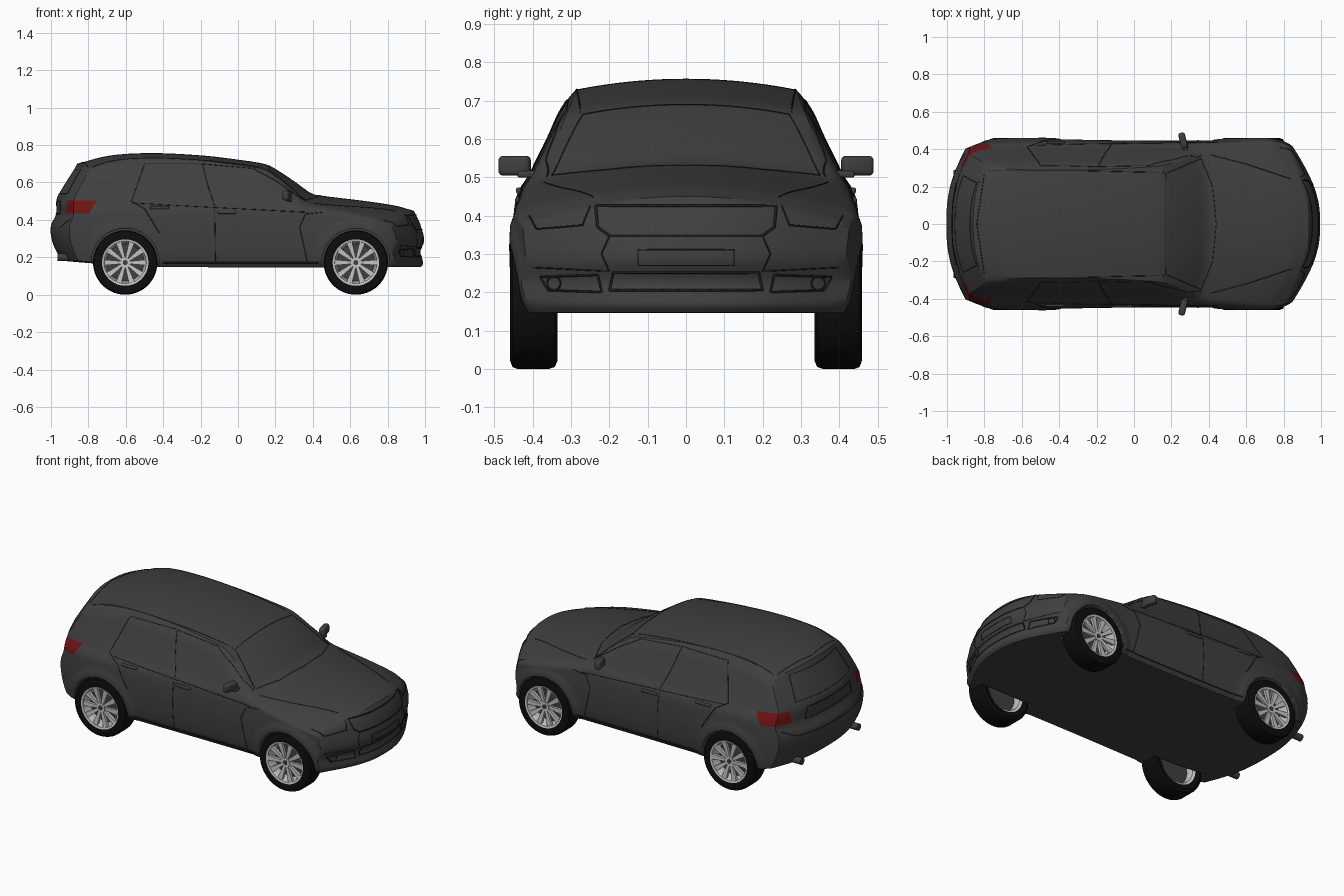
import bpy, bmesh, math
from mathutils import Vector, Matrix
from mathutils.bvhtree import BVHTree

if "Cube" in bpy.data.objects:
    bpy.data.objects.remove(bpy.data.objects["Cube"])


def material(name, r, g, b):
    m = bpy.data.materials.new(name)
    m.use_nodes = True
    m.diffuse_color = (r, g, b, 1)
    m.node_tree.nodes["Principled BSDF"].inputs["Base Color"].default_value = (r, g, b, 1)
    return m


PAINT = material("dark_grey_paint", .05, .05, .05)
RED = material("tail_lamp_red", .16, .006, .006)
RUBBER = material("tyre_black", .004, .004, .004)
SILVER = material("wheel_silver", .55, .55, .55)
SEAM = material("seam_black", .014, .014, .014)


def make(name, bm, *mats, angle=35):
    bmesh.ops.recalc_face_normals(bm, faces=bm.faces)
    mesh = bpy.data.meshes.new(name)
    bm.to_mesh(mesh)
    bm.free()
    ob = bpy.data.objects.new(name, mesh)
    bpy.context.collection.objects.link(ob)
    for m in mats:
        mesh.materials.append(m)
    bpy.ops.object.select_all(action='DESELECT')
    ob.select_set(True)
    bpy.context.view_layer.objects.active = ob
    bpy.ops.object.shade_smooth_by_angle(angle=math.radians(angle))
    return ob


def clamp(t):
    return max(0.0, min(1.0, t))


def curve(table, t):
    """Smooth cubic through the (position, value) pairs."""
    n = len(table)
    if t <= table[0][0]:
        return table[0][1]
    if t >= table[-1][0]:
        return table[-1][1]
    i = next(k for k in range(n - 1) if t <= table[k + 1][0])

    def slope(k):
        a, b = table[max(k - 1, 0)], table[min(k + 1, n - 1)]
        return (b[1] - a[1]) / (b[0] - a[0])
    (x0, y0), (x1, y1) = table[i], table[i + 1]
    h = x1 - x0
    s = (t - x0) / h
    return (y0 * (1 + 2 * s) * (1 - s) ** 2 + slope(i) * h * s * (1 - s) ** 2
            + y1 * s * s * (3 - 2 * s) + slope(i + 1) * h * s * s * (s - 1))


# Body shape curves
TOP = [(-.86, .70), (-.69, .743), (-.47, .757), (-.2, .745), (0, .722), (.15, .697),
       (.22, .665), (.33, .6), (.42, .542), (.47, .53), (.7, .5), (.86, .473), (.93, .45)]
NOSE = [(.14, .97), (.165, .99), (.19, .985), (.23, .975), (.29, .995), (.375, .975), (.43, .95), (.46, .93)]
TAIL = [(.17, -.93), (.23, -.97), (.3, -.997), (.37, -1), (.43, -.973), (.51, -.97), (.56, -.945), (.68, -.87), (.7, -.86)]
BOTTOM = [(-1, .2), (-.8, .175), (-.45, .15), (1, .147)]
HALF = [(.14, .42), (.18, .443), (.3, .453), (.4, .448), (.46, .437), (.5, .412),
        (.55, .387), (.6, .362), (.7, .318), (.76, .285)]
PLAN = [(-1, .8), (-.9, .89), (-.8, .97), (-.6, 1), (0, .985), (.4, .985), (.7, 1), (.78, .97), (.86, .91), (1, .75)]
CROWN = [(-.9, .03), (.2, .03), (.45, .05), (.7, .06), (1, .05)]
AXLES = (-.603, .63)
HUB_Z = .172


def half_width(x, z):
    flare = max(clamp((.235 - math.hypot(x - a, z - HUB_Z)) / .03) for a in AXLES)
    return curve(HALF, z) * curve(PLAN, x) + .008 * flare


def body_point(u, v, w):
    """Maps the unit box onto the car shell."""
    x_top = -.86 + 1.79 * u
    low = curve(BOTTOM, x_top)
    z = low + w * (curve(TOP, x_top) - low)
    tail, nose = curve(TAIL, z), curve(NOSE, z)
    x = tail + u * (nose - tail)
    v = 2 * v - 1
    x += abs(v) ** 2.6 * (.1 * clamp((-x - .6) / .4) - .15 * clamp((x - .1) / .9))
    drop = curve(CROWN, x) * w ** 3
    y = v * half_width(x, z - drop) * (1 - .05 * clamp((w - .85) / .15) ** 2)
    return x, y, z - drop * v * v


# Body shell
bm = bmesh.new()
n = (140, 36, 40)
cache = {}


def shell_vert(key):
    if key not in cache:
        cache[key] = bm.verts.new(body_point(*(k / m for k, m in zip(key, n))))
    return cache[key]


for axis in range(3):
    a, b = (axis + 1) % 3, (axis + 2) % 3
    for side in (0, n[axis]):
        for i in range(n[a]):
            for j in range(n[b]):
                corners = []
                for di, dj in ((0, 0), (1, 0), (1, 1), (0, 1)):
                    key = [side] * 3
                    key[a], key[b] = i + di, j + dj
                    corners.append(shell_vert(tuple(key)))
                bm.faces.new(corners)
bmesh.ops.recalc_face_normals(bm, faces=bm.faces)
shell = BVHTree.FromBMesh(bm)

# Tail lamps cut into the rear corners
cuts = [((0, 0, .435), (0, 0, 1)), ((0, 0, .503), (0, 0, -1)), ((-.775, 0, .47), (-1, 0, .6)),
        ((0, .31, 0), (0, 1, 0)), ((0, -.31, 0), (0, 1, 0))]
for co, no in cuts:
    faces = [f for f in bm.faces if f.calc_center_median().x < -.65]
    geom = faces + list({e for f in faces for e in f.edges}) + list({q for f in faces for q in f.verts})
    bmesh.ops.bisect_plane(bm, geom=geom, plane_co=co, plane_no=no, dist=.0001)
for f in bm.faces:
    c = f.calc_center_median()
    inside = all((c - Vector(co)).dot(Vector(no)) > 0 for co, no in cuts[:3])
    if inside and abs(c.y) > .31:
        f.material_index = 1
body = make("body", bm, PAINT, RED)


def cylinder(name, r, x, y, z, depth, mat, axis='X', segs=32):
    bm = bmesh.new()
    rot = Matrix.Rotation(math.pi / 2, 4, axis)
    bmesh.ops.create_cone(bm, cap_ends=True, segments=segs, radius1=r, radius2=r, depth=depth,
                          matrix=Matrix.Translation((x, y, z)) @ rot)
    return make(name, bm, mat)


# Wheel arches
for x in AXLES:
    for s in (-1, 1):
        cutter = cylinder("arch_cutter", .181, x, s * .48, HUB_Z, .3, PAINT, segs=64)
        mod = body.modifiers.new("arch", 'BOOLEAN')
        mod.operation, mod.object, mod.solver = 'DIFFERENCE', cutter, 'EXACT'
        bpy.context.view_layer.objects.active = body
        bpy.ops.object.modifier_apply(modifier=mod.name)
        bpy.data.objects.remove(cutter)


def lathe(name, profile, x, s, mat, closed):
    bm = bmesh.new()
    vs = [bm.verts.new((r, s * y, 0)) for r, y in profile]
    for p, q in zip(vs, vs[1:] + vs[:1] if closed else vs[1:]):
        bm.edges.new((p, q))
    bmesh.ops.spin(bm, geom=bm.verts[:] + bm.edges[:], cent=(0, 0, 0), axis=(0, 1, 0),
                   angle=math.tau, steps=56)
    bmesh.ops.remove_doubles(bm, verts=bm.verts, dist=.0001)
    bmesh.ops.translate(bm, verts=bm.verts, vec=(x, 0, HUB_Z))
    return make(name, bm, mat)


# Wheels
TYRE = [(.12, .345), (.15, .335), (.167, .342), (.172, .357), (.172, .44), (.167, .453), (.15, .459), (.124, .456), (.12, .44)]
RIM = [(.124, .457), (.113, .454), (.108, .435), (.1, .4), (.108, .35), (.122, .342)]
for x in AXLES:
    for s in (-1, 1):
        end = "front" if x > 0 else "rear"
        lathe(end + "_tyre", TYRE, x, s, RUBBER, True)
        lathe(end + "_rim", RIM, x, s, SILVER, False)
        cylinder(end + "_brake_disc", .1, x, s * .395, HUB_Z, .014, PAINT)
        cylinder(end + "_hub", .028, x, s * .438, HUB_Z, .024, SILVER)
        cylinder(end + "_hub_cap", .013, x, s * .451, HUB_Z, .004, PAINT)
        bm = bmesh.new()
        for k in range(10):
            made = bmesh.ops.create_cube(bm, size=1)["verts"]
            for q in made:
                outer = q.co.x > 0
                q.co = Vector((.112 if outer else .018, s * (.438 + q.co.y * .016 + (.006 if outer else 0)),
                               q.co.z * (.03 if outer else .014)))
            turn = Matrix.Rotation(math.tau * k / 10, 4, 'Y')
            bmesh.ops.transform(bm, verts=made, matrix=Matrix.Translation((x, 0, HUB_Z)) @ turn)
        make(end + "_spokes", bm, SILVER)


def seam(name, points, view, mirror=True, closed=False, radius=.0022):
    """Thin line laid on the shell; points are as seen from the given side."""
    pts = points + points[:1] if closed else points
    for s in (1, -1) if mirror else (1,):
        path = []
        for (a0, b0), (a1, b1) in zip(pts, pts[1:]):
            for k in range(11):
                a, b = a0 + (a1 - a0) * k / 10, b0 + (b1 - b0) * k / 10
                start, ray = {"side": ((a, 2 * s, b), (0, -s, 0)), "top": ((a, s * b, 2), (0, 0, -1)),
                              "nose": ((2, s * a, b), (-1, 0, 0)), "tail": ((-2, s * a, b), (1, 0, 0))}[view]
                hit = shell.ray_cast(Vector(start), Vector(ray))[0]
                if hit:
                    path.append(hit)
        data = bpy.data.curves.new(name, 'CURVE')
        data.dimensions, data.bevel_depth, data.bevel_resolution = '3D', radius, 0
        line = data.splines.new('POLY')
        line.points.add(len(path) - 1)
        for p, co in zip(line.points, path):
            p.co = (*co, 1)
        data.materials.append(SEAM)
        bpy.context.collection.objects.link(bpy.data.objects.new(name, data))


def ring(cx, cy, r):
    return [(cx + r * math.cos(k * math.tau / 12), cy + r * math.sin(k * math.tau / 12)) for k in range(12)]


# Door, window and panel lines
seam("belt_line", [(-.56, .49), (-.3, .475), (.38, .44)], "side")
seam("rear_window_edge", [(-.5, .7), (-.57, .5), (-.5, .46), (-.42, .33)], "side")
seam("door_gap", [(-.19, .7), (-.16, .58), (-.125, .48), (-.12, .18)], "side")
seam("front_door_gap", [(.45, .44), (.36, .43), (.33, .36), (.37, .18)], "side")
seam("window_top", [(-.5, .7), (-.2, .7), (.08, .675), (.2, .61), (.36, .5)], "side")
seam("sill_line", [(-.4, .172), (.43, .172)], "side", radius=.004)
seam("roof_line", [(-.78, .285), (-.3, .285), (.16, .275)], "top")
seam("windscreen_edge", [(.17, 0), (.17, .27), (.36, .35), (.42, .2), (.44, 0)], "top")
seam("tailgate_top", [(-.84, 0), (-.8, .27)], "top")
seam("bonnet_edge", [(.41, .37), (.6, .32), (.84, .24)], "top")
seam("grille_frame", [(-.235, .425), (-.23, .37), (-.2, .348), (.2, .348), (.23, .37), (.235, .425)],
     "nose", False, True, .004)
seam("front_plate", [(-.125, .27), (.125, .27), (.125, .31), (-.125, .31)], "nose", False, True)
seam("lower_intake", [(-.2, .205), (.2, .205), (.19, .252), (-.19, .252)], "nose", False, True, .004)
seam("bumper_crease", [(.2, .345), (.22, .3), (.2, .255), (.4, .265)], "nose")
seam("fog_lamp_frame", [(.22, .2), (.36, .205), (.38, .24), (.23, .245)], "nose", True, True, .003)
seam("fog_lamp", ring(.345, .223, .018), "nose", True, True)
seam("headlamp", [(.25, .425), (.27, .375), (.39, .365), (.41, .4)], "nose")
seam("tailgate_panel", [(-.22, .435), (.22, .435), (.2, .5), (-.2, .5)], "tail", False, True, .003)
seam("rear_window", [(-.26, .54), (.26, .54), (.22, .67), (-.22, .67)], "tail", False, True)
seam("rear_bumper_line", [(0, .36), (.3, .36), (.38, .4)], "tail")

# Mirrors, door handles and exhaust tips
def block(name, loc, size, tilt=0):
    bm = bmesh.new()
    mat = Matrix.Translation(loc) @ Matrix.Rotation(tilt, 4, 'Z') @ Matrix.Diagonal((*size, 1))
    bmesh.ops.create_cube(bm, size=1, matrix=mat)
    bmesh.ops.bevel(bm, geom=bm.edges[:], offset=min(size) * .35, segments=3, affect='EDGES', profile=.5)
    return make(name, bm, PAINT)


for s in (1, -1):
    block("mirror_housing", (.262, s * .447, .53), (.036, .085, .052), s * .25)
    block("mirror_stalk", (.275, s * .41, .508), (.03, .06, .018))
    for x, z in ((-.42, .465), (-.06, .44)):
        block("door_handle", (x, s * (half_width(x, z) + .002), z), (.1, .014, .016))
    cylinder("exhaust_tip", .02, -.92, s * .27, .2, .09, PAINT, 'Y', 20)
